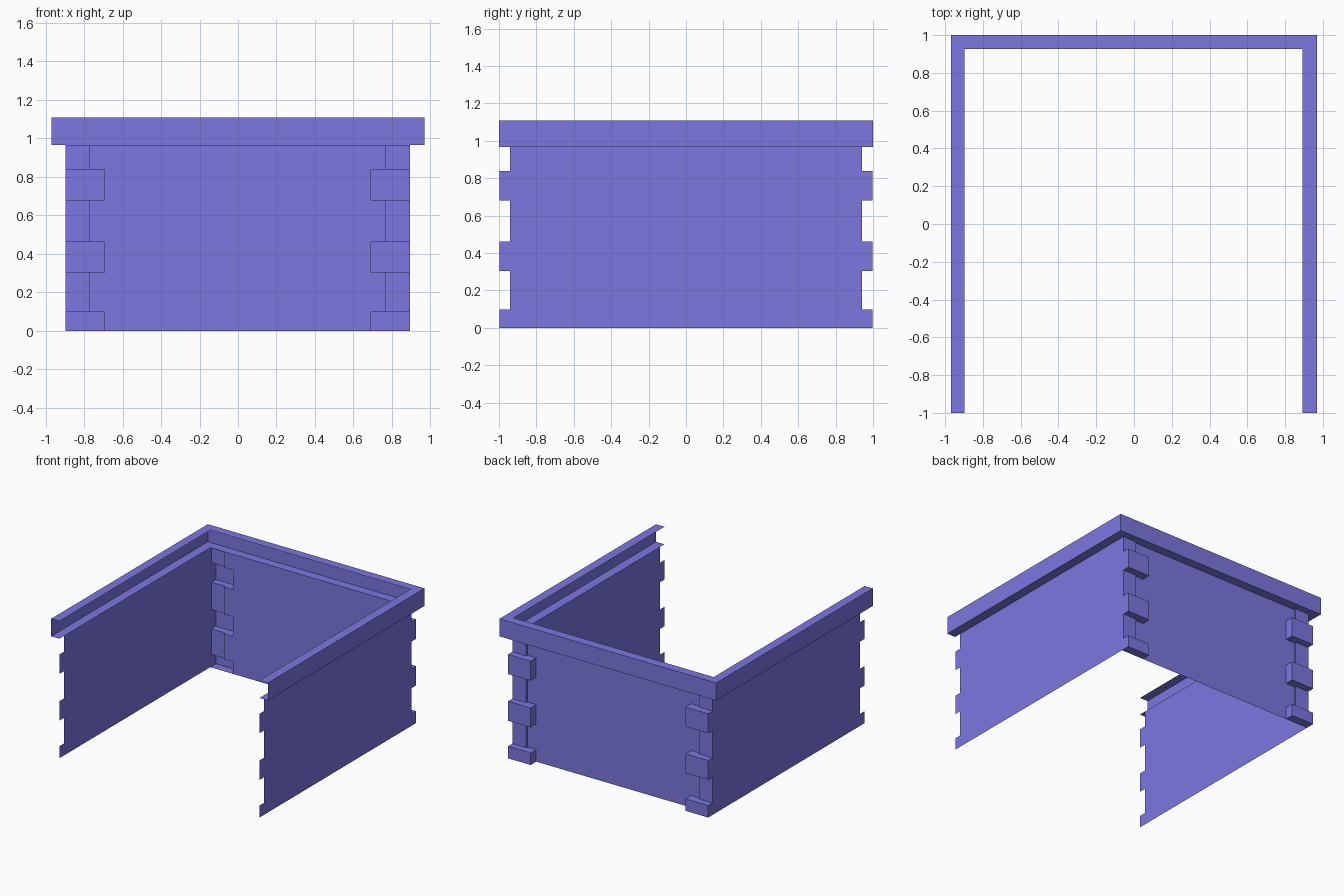
import bpy

if "Cube" in bpy.data.objects:
    bpy.data.objects.remove(bpy.data.objects["Cube"])

# One flat colour for the whole model
mat = bpy.data.materials.new("soft violet")
mat.diffuse_color = (0.2, 0.185, 0.75, 1)
mat.use_nodes = True
mat.node_tree.nodes["Principled BSDF"].inputs["Base Color"].default_value = mat.diffuse_color

XL, XR = -0.897, 0.893           # side wall planes
BACK, STRIP, TOOTH = 0.927, 0.942, 0.998   # depths of wall, corner strip, quoins
CAP_Z0, CAP_Z1 = 0.966, 1.108
ZS = [0, 0.097, 0.304, 0.461, 0.681, 0.839, CAP_Z0]   # even bands are quoins


def make(name, quads):
    """Build a sheet object from a list of quads, welding shared corners."""
    index, faces = {}, []
    for q in quads:
        faces.append([index.setdefault(tuple(round(c, 4) for c in p), len(index)) for p in q])
    me = bpy.data.meshes.new(name)
    me.from_pydata(list(index), [], faces)
    me.materials.append(mat)
    ob = bpy.data.objects.new(name, me)
    bpy.context.collection.objects.link(ob)
    return ob


# Side walls: flat sheets with toothed ends
for name, x in (("left_wall", XL), ("right_wall", XR)):
    quads = []
    for i in range(6):
        z0, z1 = ZS[i], ZS[i + 1]
        q = [(x, -STRIP, z0), (x, STRIP, z0), (x, STRIP, z1), (x, -STRIP, z1)]
        quads.append(q if x > 0 else q[::-1])
        if i % 2 == 0:
            for s in (-1, 1):
                q = [(x, s * STRIP, z0), (x, s * TOOTH, z0), (x, s * TOOTH, z1), (x, s * STRIP, z1)]
                quads.append(q if s * x > 0 else q[::-1])
    make(name, quads)

# Back wall: stepped sheet with corner strips and hollow quoins
XS = [XL, -0.775, -0.694, 0.69, 0.77, XR]


def depth(i, j):
    if j % 2 == 0 and i != 2:
        return TOOTH
    return STRIP if i in (0, 4) else BACK


quads = []
for i in range(5):
    for j in range(6):
        x0, x1, z0, z1, d = XS[i], XS[i + 1], ZS[j], ZS[j + 1], depth(i, j)
        quads.append([(x1, d, z0), (x0, d, z0), (x0, d, z1), (x1, d, z1)])
        if i < 4 and depth(i + 1, j) != d:          # upright step
            e = depth(i + 1, j)
            quads.append([(x1, d, z0), (x1, d, z1), (x1, e, z1), (x1, e, z0)])
        if j < 5 and depth(i, j + 1) != d:          # level step
            e = depth(i, j + 1)
            quads.append([(x0, d, z1), (x0, e, z1), (x1, e, z1), (x1, d, z1)])
        if j == 0 and d != BACK:                    # underside of lowest quoin
            quads.append([(x0, BACK, 0), (x0, d, 0), (x1, d, 0), (x1, BACK, 0)])
make("back_wall", quads)

# Cap rail: channel section, open to the inside, mitred round three sides
outer = [(-0.97, -1), (-0.97, 1), (0.968, 1), (0.968, -1)]
inner = [(XL, -1), (XL, BACK), (XR, BACK), (XR, -1)]
quads = []
for k in range(3):
    a, b, c, d = outer[k], outer[k + 1], inner[k + 1], inner[k]
    quads.append([(*p, CAP_Z1) for p in (d, c, b, a)][::-1])
    quads.append([(*p, CAP_Z0) for p in (d, c, b, a)])
    quads.append([(*a, CAP_Z0), (*a, CAP_Z1), (*b, CAP_Z1), (*b, CAP_Z0)])
make("cap_rail", quads)
